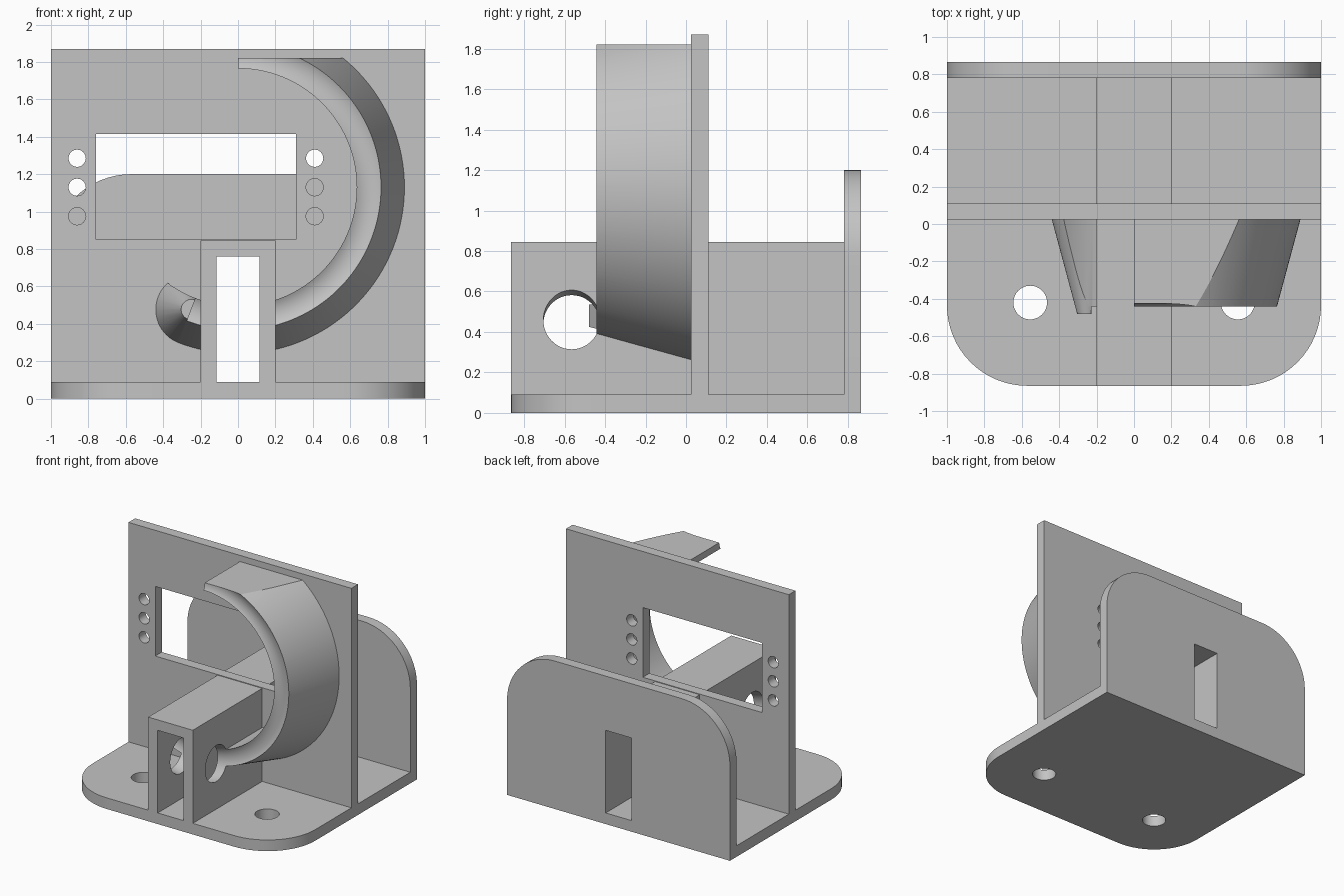
import bpy, bmesh, math
from mathutils import Matrix, Vector

cube = bpy.data.objects.get("Cube")
if cube:
    bpy.data.objects.remove(cube, do_unlink=True)

grey = bpy.data.materials.new("plain grey")
grey.use_nodes = True
grey.diffuse_color = (0.55, 0.55, 0.55, 1)
grey.node_tree.nodes["Principled BSDF"].inputs["Base Color"].default_value = (0.55, 0.55, 0.55, 1)

HALF, DEPTH, FLOOR = 1.0, 0.865, 0.09     # half width, half depth, base thickness
RING_Z, TRACK_R = 1.13, 0.70              # ring centre height, track radius
BALL_Y, BALL_R = -0.565, 0.14             # groove centre and radius
INNER_R = 0.635
WALL_Y = (0.025, 0.11)
END = math.radians(-110.9)                # angle of the rounded track end


def finish(name, bm):
    bmesh.ops.recalc_face_normals(bm, faces=bm.faces)
    mesh = bpy.data.meshes.new(name)
    bm.to_mesh(mesh)
    bm.free()
    mesh.materials.append(grey)
    obj = bpy.data.objects.new(name, mesh)
    bpy.context.collection.objects.link(obj)
    return obj


def box(name, x, y, z):
    bm = bmesh.new()
    size = Matrix.Diagonal((x[1] - x[0], y[1] - y[0], z[1] - z[0], 1))
    centre = Matrix.Translation((sum(x) / 2, sum(y) / 2, sum(z) / 2))
    bmesh.ops.create_cube(bm, size=1, matrix=centre @ size)
    return finish(name, bm)


def rod(name, centre, r_back, r_front, length, axis="Y", sides=48):
    """Cylinder or cone; along Y the front end is at -y."""
    bm = bmesh.new()
    turn = Matrix.Rotation(math.radians(90), 4, "X") if axis == "Y" else Matrix()
    bmesh.ops.create_cone(bm, cap_ends=True, segments=sides, radius1=r_back,
                          radius2=r_front, depth=length,
                          matrix=Matrix.Translation(centre) @ turn)
    return finish(name, bm)


def ball(name, centre, radius):
    bm = bmesh.new()
    bmesh.ops.create_uvsphere(bm, u_segments=48, v_segments=24, radius=radius,
                              matrix=Matrix.Translation(centre))
    return finish(name, bm)


def rounded_plate(name, square_end, round_end, radius, to_3d, offset):
    """Plate with two square and two rounded corners."""
    s = 1 if round_end > square_end else -1
    pts = [(-HALF, square_end), (HALF, square_end)]
    for side, start in ((1, 0), (-1, 90)):
        for i in range(17):
            a = math.radians(start + 90 * i / 16)
            pts.append((side * (HALF - radius) + radius * math.cos(a),
                        round_end - s * radius + s * radius * math.sin(a)))
    bm = bmesh.new()
    face = bm.faces.new([bm.verts.new(to_3d(*p)) for p in pts])
    extruded = bmesh.ops.extrude_face_region(bm, geom=[face])["geom"]
    bmesh.ops.translate(bm, vec=Vector(offset),
                        verts=[v for v in extruded if isinstance(v, bmesh.types.BMVert)])
    return finish(name, bm)


def sweep(name, profile, start, end, steps=120):
    """Turn a (radius, y) profile about the ring axis."""
    bm = bmesh.new()
    rings = []
    for i in range(steps + 1):
        a = start + (end - start) * i / steps
        rings.append([bm.verts.new((r * math.cos(a), y, RING_Z + r * math.sin(a)))
                      for r, y in profile])
    n = len(profile)
    for p, q in zip(rings, rings[1:]):
        for k in range(n):
            bm.faces.new((p[k], p[(k + 1) % n], q[(k + 1) % n], q[k]))
    bm.faces.new(rings[0])
    bm.faces.new(rings[-1])
    return finish(name, bm)


def boolean(obj, tools, operation="DIFFERENCE"):
    for tool in tools:
        mod = obj.modifiers.new("cut", "BOOLEAN")
        mod.object, mod.operation, mod.solver = tool, operation, "EXACT"
        bpy.context.view_layer.update()
        result = bpy.data.meshes.new_from_object(
            obj.evaluated_get(bpy.context.evaluated_depsgraph_get()))
        obj.modifiers.clear()
        obj.data = result


# Cutters
channel = box("channel_cutter", (-0.115, 0.115), (-1, 1), (0, 0.76))
tube_profile = [(TRACK_R + BALL_R * math.cos(k * math.tau / 48),
                 BALL_Y + BALL_R * math.sin(k * math.tau / 48)) for k in range(48)]
tube = sweep("groove_cutter", tube_profile, math.radians(110), END)
end_point = (TRACK_R * math.cos(END), RING_Z + TRACK_R * math.sin(END))
tube_end = ball("groove_end_cutter", (end_point[0], BALL_Y, end_point[1]), BALL_R - 0.0005)
cutters = [channel, tube, tube_end]

# Base plate with rounded front corners and two screw holes
base = rounded_plate("base_plate", DEPTH, -DEPTH, 0.43, lambda u, v: (u, v, 0), (0, 0, FLOOR))
screws = [rod("screw_cutter", (x, -0.42, 0), 0.09, 0.09, 1, "Z") for x in (-0.555, 0.555)]
boolean(base, screws)
cutters += screws

# Back plate with rounded top corners and a slot
back = rounded_plate("back_plate", FLOOR, 1.2, 0.43, lambda u, v: (u, 0.78, v), (0, DEPTH - 0.78, 0))
boolean(back, [channel])

# Upright wall with window and side holes
wall = box("upright_wall", (-HALF, HALF), WALL_Y, (FLOOR, 1.87))
window = box("window_cutter", (-0.76, 0.31), (-0.2, 0.3), (0.85, 1.415))
pins = [rod("pin_cutter", (x, 0, z), 0.046, 0.046, 1, sides=32)
        for x in (-0.86, 0.41) for z in (0.975, 1.13, 1.285)]
boolean(wall, [window, channel] + pins)
cutters += [window] + pins

# Hollow beam running front to back
beam = box("hollow_beam", (-0.2, 0.2), (-DEPTH, 0.78), (FLOOR, 0.845))
boolean(beam, [channel, tube, tube_end])

# Curved track: tapered ring, rounded end, flat top, ball groove
front_y, back_y = -0.48, 0.05
slope = (0.89 - 0.765) / (WALL_Y[0] + 0.44)


def outer(y):
    return 0.765 + slope * (y + 0.44)


track = sweep("curved_track", [(0.6, back_y), (outer(back_y), back_y),
                               (outer(front_y), front_y), (0.6, front_y)],
              math.radians(90), END)
cap = rod("track_end_cutter", (end_point[0], (back_y + front_y) / 2, end_point[1]),
          outer(back_y) - TRACK_R, outer(front_y) - TRACK_R, back_y - front_y, sides=64)
inside = rod("ring_inside_cutter", (0, 0, RING_Z), INNER_R, INNER_R, 2, sides=160)
flat_top = box("flat_top_cutter", (-1, 1.5), (-1, 1), (1.82, 2.5))
gap = box("gap_cutter", (-0.15, 0.15), (-1, 1), (0, 0.8))
boolean(track, [cap], "UNION")
boolean(track, [inside, flat_top, gap, tube, tube_end])
cutters += [cap, inside, flat_top, gap]

for cutter in cutters:
    bpy.data.objects.remove(cutter, do_unlink=True)

# Smooth curved faces, keep edges sharp
for obj in (base, back, wall, beam, track):
    obj.data.shade_smooth()
    obj.data.set_sharp_from_angle(angle=math.radians(25))
